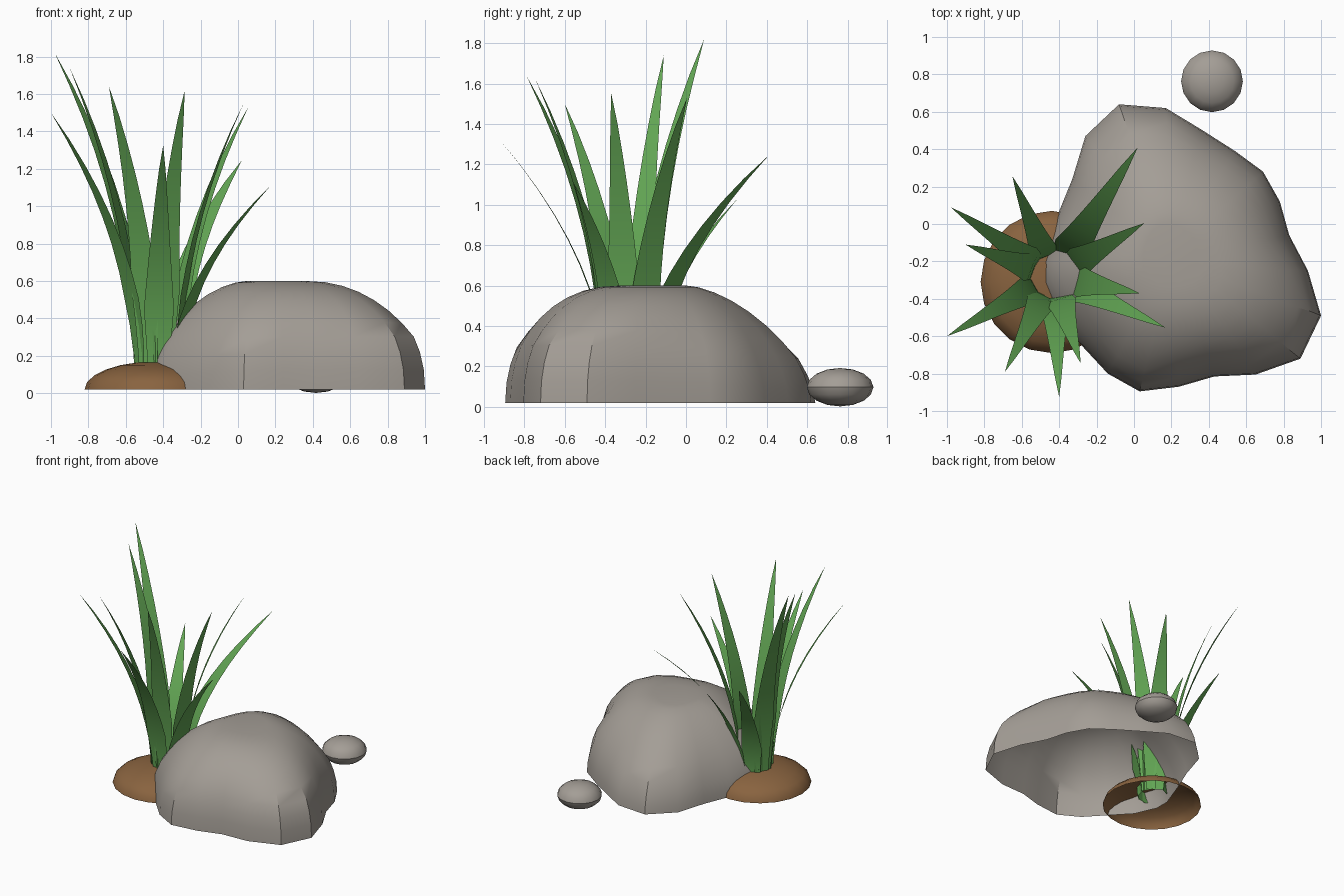
import bpy, bmesh, math
from mathutils import Vector

cube = bpy.data.objects.get("Cube")
if cube:
    bpy.data.objects.remove(cube)


def material(name, rgb):
    m = bpy.data.materials.new(name)
    m.use_nodes = True
    m.diffuse_color = (*rgb, 1)
    bsdf = m.node_tree.nodes["Principled BSDF"]
    bsdf.inputs["Base Color"].default_value = (*rgb, 1)
    bsdf.inputs["Roughness"].default_value = 0.9
    return m


STONE = material("stone grey", (0.37, 0.34, 0.305))
SOIL = material("soil brown", (0.25, 0.125, 0.05))
GRASS = material("grass green", (0.125, 0.385, 0.09))


def finish(bm, name, mat, angle=30):
    mesh = bpy.data.meshes.new(name)
    bm.to_mesh(mesh)
    bm.free()
    mesh.materials.append(mat)
    ob = bpy.data.objects.new(name, mesh)
    bpy.context.collection.objects.link(ob)
    bpy.ops.object.select_all(action='DESELECT')
    ob.select_set(True)
    bpy.context.view_layer.objects.active = ob
    bpy.ops.object.shade_smooth_by_angle(angle=math.radians(angle))
    return ob


# Boulder: hollow dome lofted from its ground outline to a flat top
outline = [(1.0, -0.49), (0.93, -0.25), (0.83, -0.06), (0.78, 0.12), (0.69, 0.28),
           (0.54, 0.39), (0.36, 0.505), (0.17, 0.62), (-0.08, 0.64), (-0.26, 0.47),
           (-0.33, 0.24), (-0.42, 0.02), (-0.50, -0.20), (-0.50, -0.32), (-0.42, -0.50),
           (-0.27, -0.66), (-0.14, -0.80), (0.03, -0.895), (0.24, -0.87), (0.43, -0.815),
           (0.65, -0.805), (0.89, -0.72)]
BASE, RISE, FLAT, STEPS = 0.02, 0.58, 0.24, 10
centre = Vector((0.2, -0.17))
spokes = [Vector(p) - centre for p in outline]
n = len(spokes)

bm = bmesh.new()
rings = []
for k in range(STEPS + 1):
    a = math.pi / 2 * k / STEPS
    if k > 3:  # soften the corners higher up
        spokes = [0.12 * spokes[i - 1] + 0.76 * spokes[i] + 0.12 * spokes[(i + 1) % n]
                  for i in range(n)]
    ring = []
    for d in spokes:
        u = d.normalized()
        # fuller on the front and right, gentler slope on the back and left
        power = min(2.2, max(1.6, 1.92 + 0.25 * (u.x - u.y)))
        r = FLAT + (1 - FLAT) * math.cos(a) ** (2 / power)
        z = BASE + RISE * math.sin(a) ** (2 / power)
        ring.append(bm.verts.new((centre.x + d.x * r, centre.y + d.y * r, z)))
    rings.append(ring)
for lo, hi in zip(rings, rings[1:]):
    for i in range(n):
        j = (i + 1) % n
        bm.faces.new((lo[i], lo[j], hi[j], hi[i]))
bm.faces.new(rings[-1])
finish(bm, "boulder", STONE)


# Soil mound: open half ellipsoid
bm = bmesh.new()
bmesh.ops.create_uvsphere(bm, u_segments=20, v_segments=12, radius=1)
bmesh.ops.delete(bm, geom=[v for v in bm.verts if v.co.z < -0.01], context='VERTS')
for v in bm.verts:
    v.co = (-0.44 + 0.38 * v.co.x, -0.31 + 0.38 * v.co.y, 0.02 + 0.15 * v.co.z)
finish(bm, "soil_mound", SOIL)


# Pebble: flattened sphere
bm = bmesh.new()
bmesh.ops.create_uvsphere(bm, u_segments=16, v_segments=8, radius=1)
for v in bm.verts:
    v.co = (0.417 + 0.165 * v.co.x, 0.763 + 0.165 * v.co.y, 0.097 + 0.095 * v.co.z)
finish(bm, "pebble", STONE)


# Grass: flat blades that arch outward from a ring around the tuft centre
# each blade: tip x, y, z and widest half width
blades = [(-0.98, 0.09, 1.82, 0.076), (-0.90, -0.11, 1.74, 0.076),
          (-1.0, -0.60, 1.50, 0.078), (-0.69, -0.79, 1.64, 0.078),
          (-0.40, -0.925, 1.325, 0.08), (-0.285, -0.745, 1.62, 0.078),
          (0.03, -0.37, 1.55, 0.085), (0.055, 0.005, 1.53, 0.085),
          (0.02, 0.41, 1.245, 0.1), (0.17, -0.555, 1.105, 0.078),
          (-0.65, 0.255, 1.03, 0.076)]
tuft = Vector((-0.43, -0.28, 0.08))
SEGS = 10


def blade(index, tip, width):
    reach = Vector((tip.x - tuft.x, tip.y - tuft.y, 0))
    out = reach.normalized()
    side = Vector((-out.y, out.x, 0))
    bm = bmesh.new()
    pairs = []
    for k in range(SEGS):
        t = k / SEGS
        r = 0.11 + (reach.length - 0.11) * t ** 2
        p = tuft + out * r + Vector((0, 0, (tip.z - tuft.z) * t))
        # widen to a third of the height, then taper to the tip
        w = width * (0.65 + 0.35 * t / 0.3 if t < 0.3 else ((1 - t) / 0.7) ** 0.8)
        pairs.append((bm.verts.new(p - side * w), bm.verts.new(p + side * w)))
    for (a, b), (c, d) in zip(pairs, pairs[1:]):
        bm.faces.new((a, b, d, c))
    bm.faces.new((*pairs[-1], bm.verts.new(tip)))
    finish(bm, f"grass_blade_{index}", GRASS)


for i, (x, y, z, width) in enumerate(blades, 1):
    blade(i, Vector((x, y, z)), width)
